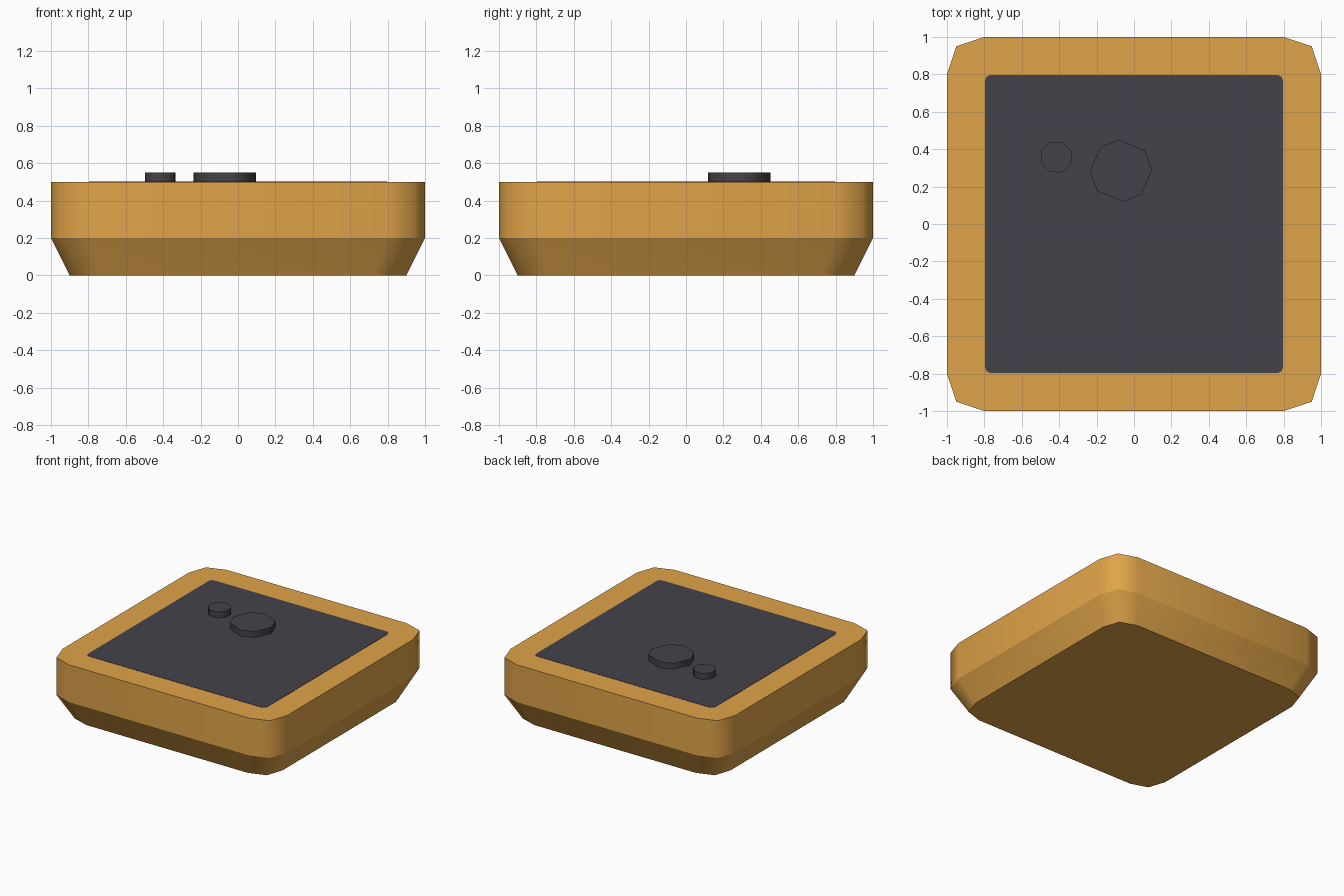
import bpy, bmesh, math

if "Cube" in bpy.data.objects:
    bpy.data.objects.remove(bpy.data.objects["Cube"])


def material(name, rgb):
    m = bpy.data.materials.new(name)
    m.diffuse_color = (*rgb, 1.0)
    m.use_nodes = True
    m.node_tree.nodes["Principled BSDF"].inputs["Base Color"].default_value = m.diffuse_color
    return m


AMBER = material("amber", (0.74, 0.37, 0.066))
CHARCOAL = material("charcoal", (0.057, 0.055, 0.068))


def loft(name, layers, mat):
    """Skin stacked outlines: smooth round the sides, crisp at each layer."""
    bm = bmesh.new()
    rings = [[bm.verts.new(p) for p in layer] for layer in layers]
    n = len(rings[0])
    for a, b in zip(rings, rings[1:]):
        for i in range(n):
            j = (i + 1) % n
            bm.faces.new((a[i], a[j], b[j], b[i])).smooth = True
    bm.faces.new(rings[0][::-1])
    bm.faces.new(rings[-1])
    bmesh.ops.recalc_face_normals(bm, faces=bm.faces)
    for e in bm.edges:
        if abs(e.verts[0].co.z - e.verts[1].co.z) < 1e-5:
            e.smooth = False
    mesh = bpy.data.meshes.new(name)
    bm.to_mesh(mesh)
    bm.free()
    mesh.materials.append(mat)
    obj = bpy.data.objects.new(name, mesh)
    bpy.context.collection.objects.link(obj)
    return obj


def at(outline, z, scale=1.0):
    return [(x * scale, y * scale, z) for x, y in outline]


def rounded_square(corner):
    """Repeat one corner's points around the four quarters."""
    pts = []
    for _ in range(4):
        pts += corner
        corner = [(-y, x) for x, y in corner]
    return pts


def disc(cx, cy, r, angles):
    return [(cx + r * math.cos(math.radians(a)), cy + r * math.sin(math.radians(a)))
            for a in angles]


# Tray body, tapered towards the base
body = rounded_square([(1.0, 0.8), (0.95, 0.95), (0.8, 1.0)])
loft("tray_body", [at(body, 0, 0.9), at(body, 0.2), at(body, 0.5)], AMBER)

# Thin dark surface on top
panel = rounded_square([(0.797, 0.767), (0.788, 0.788), (0.767, 0.797)])
loft("top_panel", [at(panel, 0.499), at(panel, 0.502)], CHARCOAL)

# Two raised low discs
half = [-49, 2, 40.5, 94.5]
large = disc(-0.07, 0.285, 0.167, half + [a + 180 for a in half])
small = disc(-0.415, 0.357, 0.087, [20 + 45 * i for i in range(8)])
for name, outline in (("large_disc", large), ("small_disc", small)):
    loft(name, [at(outline, 0.5), at(outline, 0.55)], CHARCOAL)
